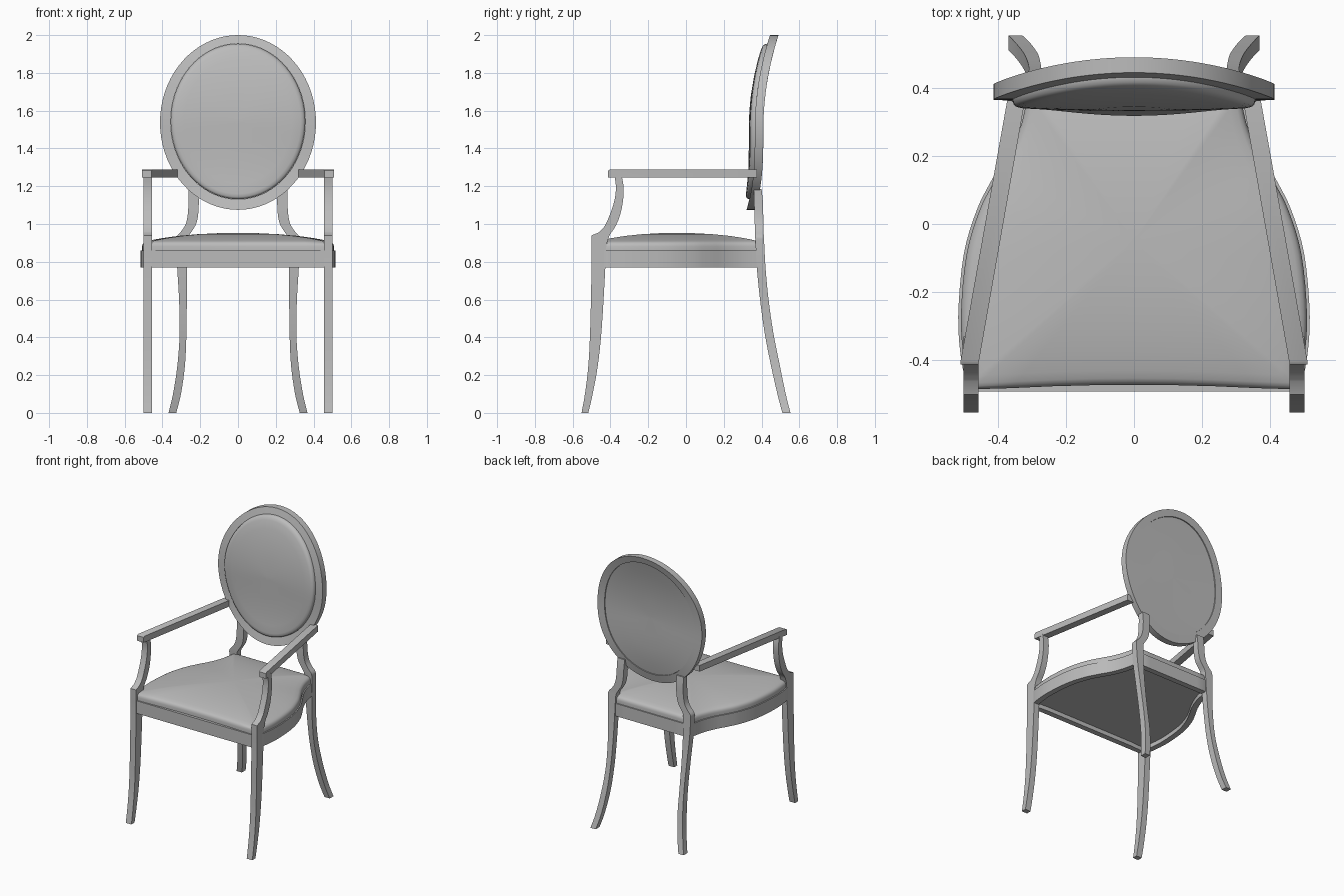
import bpy, bmesh, math
from mathutils import Vector

if "Cube" in bpy.data.objects:
    bpy.data.objects.remove(bpy.data.objects["Cube"])

grey = bpy.data.materials.new("painted grey")
grey.diffuse_color = (0.5, 0.5, 0.5, 1)
grey.use_nodes = True
grey.node_tree.nodes["Principled BSDF"].inputs["Base Color"].default_value = grey.diffuse_color


def spline(pts, n=4, closed=False):
    """Smooth curve through points of any dimension."""
    out, m = [], len(pts)
    get = (lambda i: pts[i % m]) if closed else (lambda i: pts[max(0, min(m - 1, i))])
    for i in range(m if closed else m - 1):
        p0, p1, p2, p3 = (get(i + k) for k in (-1, 0, 1, 2))
        for j in range(n):
            t = j / n
            out.append(tuple(0.5 * (2 * b + (c - a) * t + (2 * a - 5 * b + 4 * c - d) * t * t
                                    + (3 * b - a - 3 * c + d) * t ** 3)
                             for a, b, c, d in zip(p0, p1, p2, p3)))
    return out if closed else out + [tuple(pts[-1])]


def loft(name, rings, wrap=False, mirror=False, angle=35):
    """Skin a list of equal rings; wrap joins last to first, otherwise cap both ends."""
    bm = bmesh.new()
    loops = [[bm.verts.new(p) for p in r] for r in rings]
    n = len(rings[0])
    pairs = list(zip(loops, loops[1:])) + ([(loops[-1], loops[0])] if wrap else [])
    for a, b in pairs:
        for i in range(n):
            k = (i + 1) % n
            bm.faces.new((a[i], a[k], b[k], b[i]))
    if not wrap:
        bm.faces.new(loops[0])
        bm.faces.new(loops[-1])
    bmesh.ops.recalc_face_normals(bm, faces=bm.faces)
    me = bpy.data.meshes.new(name)
    bm.to_mesh(me)
    bm.free()
    me.materials.append(grey)
    ob = bpy.data.objects.new(name, me)
    bpy.context.collection.objects.link(ob)
    if mirror:
        ob.modifiers.new("mirror", 'MIRROR')
    bpy.ops.object.select_all(action='DESELECT')
    ob.select_set(True)
    bpy.context.view_layer.objects.active = ob
    bpy.ops.object.shade_smooth_by_angle(angle=math.radians(angle))
    return ob


def section(z, x0, x1, y0, y1):
    return [(x0, y0, z), (x1, y0, z), (x1, y1, z), (x0, y1, z)]


# Front legs continuing into the arm posts: z, front y, back y
leg = spline([(0, -.553, -.517), (.1, -.535, -.494), (.25, -.517, -.467), (.45, -.507, -.446),
              (.77, -.5, -.427), (.88, -.5, -.422), (.94, -.5, -.405)])
post = spline([(.955, -.462, -.395), (.99, -.43, -.372), (1.05, -.403, -.348), (1.12, -.38, -.334),
               (1.19, -.371, -.33), (1.255, -.378, -.34)])
loft("front_leg", [section(z, .456, .5, a, b) for z, a, b in leg + post], mirror=True)

# Back legs, flared at the foot and stepped in under the backrest: z, x in, x out, y front, y back
back = spline([(0, .327, .368, .51, .553), (.1, .302, .344, .484, .528), (.25, .281, .321, .45, .497),
               (.42, .273, .309, .417, .463), (.6, .271, .312, .392, .437), (.77, .27, .322, .375, .421),
               (.9, .267, .326, .368, .414), (.935, .261, .323, .366, .412), (.965, .242, .298, .365, .411),
               (1.0, .222, .277, .364, .41), (1.05, .211, .266, .362, .409), (1.12, .207, .262, .361, .407),
               (1.185, .205, .262, .36, .4)])
loft("back_leg", [section(*s) for s in back], mirror=True)

# Armrests, converging towards the backrest
loft("armrest", [[(xi, y, 1.245), (xo, y, 1.245), (xo, y, zt), (xi, y, zt)] for y, xi, xo, zt in
                 ((-.412, .457, .509, 1.282), (-.402, .455, .509, 1.289), (.375, .318, .37, 1.289))],
     mirror=True)

# Seat outline: straight front, bulging sides, narrow back
side = spline([(.49, -.47), (.507, -.4), (.516, -.27), (.5, -.09), (.462, .04), (.42, .125),
               (.372, .21), (.337, .3), (.317, .4)])
right = [(x, -.492) for x in (.12, .24, .36, .48)] + side + [(x, .41) for x in (.3, .2, .1)]
outline = [(0, -.492)] + right + [(0, .41)] + [(-x, y) for x, y in reversed(right)]


def inset(loop, d):
    res, n = [], len(loop)
    for i, p in enumerate(loop):
        e1 = (Vector(p) - Vector(loop[i - 1])).normalized()
        e2 = (Vector(loop[(i + 1) % n]) - Vector(p)).normalized()
        m = Vector((-e1.y - e2.y, e1.x + e2.x)).normalized()
        res.append((p[0] + m.x * d, p[1] + m.y * d))
    return res


def level(loop, z):
    return [(x, y, z) for x, y in loop]


inner = inset(outline, .04)
loft("seat_rail", [level(outline, .77), level(outline, .86), level(inner, .86), level(inner, .77)], wrap=True)

# Domed seat cushion with a slightly hollow front edge
pad = [(x, y + (.012 * (1 - (x / .4) ** 2) if y < -.46 and abs(x) < .4 else 0))
       for x, y in inset(outline, .008)]
under = inset(outline, .035)
rings = [level(under, .8), level(under, .855), level(pad, .86), level(pad, .882)]
for s, z in ((.994, .893), (.98, .902), (.955, .908), (.9, .915), (.78, .926), (.62, .937),
             (.42, .946), (.22, .951), (.05, .953)):
    rings.append([(x * s, -.05 + (y + .05) * s, z) for x, y in pad])
loft("seat_cushion", rings, angle=45)


# Oval backrest, bent along a gentle S profile
def bend(z):
    t = z - 1.5
    return .387 + (.32 * t * t if t > 0 else .57 * t ** 3)


def oval(rx, rz, zc, off, n=72):
    pts = []
    for i in range(n):
        a = math.tau * i / n
        z = zc + rz * math.sin(a)
        pts.append((rx * math.cos(a), bend(z) + off, z))
    return pts


loft("back_frame", [oval(.413, .4625, 1.5375, -.0225), oval(.413, .4625, 1.5375, .0225),
                    oval(.357, .412, 1.543, .0225), oval(.357, .412, 1.543, -.0225)], wrap=True)
loft("back_cushion", [oval(.357 * s, .412 * s, 1.543, o) for s, o in
                      ((.04, .016), (.3, .016), (.55, .016), (.8, .016), (.999, .016), (.999, -.024),
                       (.99, -.036), (.97, -.043), (.93, -.047), (.8, -.05), (.6, -.052), (.35, -.054),
                       (.04, -.055))], angle=50)
